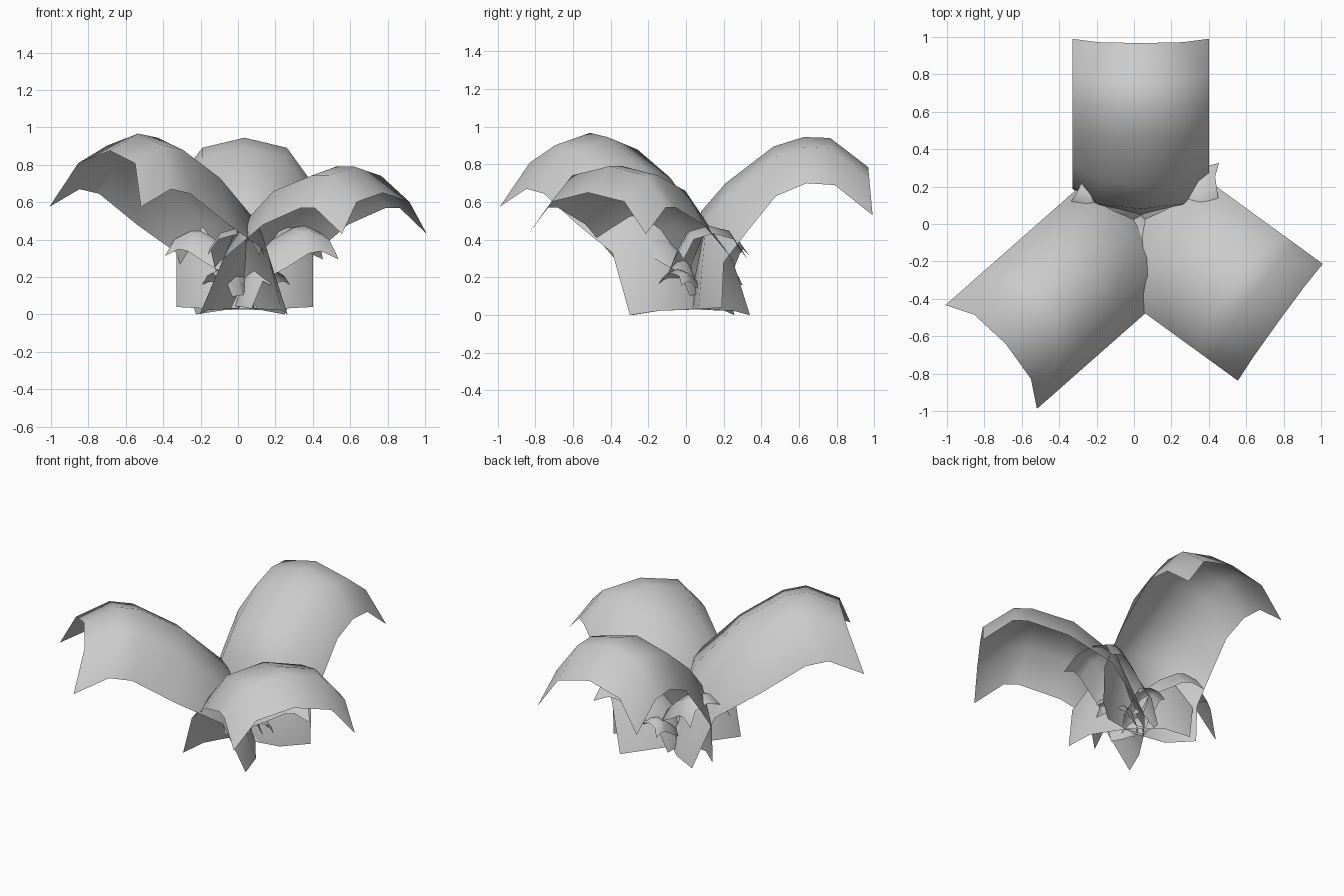
import bpy, math

if "Cube" in bpy.data.objects:
    bpy.data.objects.remove(bpy.data.objects["Cube"])

# Cross-section of a leaf: (fraction of half width, fraction of droop)
SECTION = [(-1, 1), (-0.62, 0.22), (0, 0), (0.62, 0.22), (1, 1)]

# Side profiles: (distance out, height) of the ridge and of the drooping edge
BACK_RIDGE = [(0.03, 0.03), (0.08, 0.55), (0.21, 0.70), (0.465, 0.895),
              (0.625, 0.945), (0.765, 0.94), (0.967, 0.785)]
BACK_EDGE = [(0.19, 0.04), (0.20, 0.28), (0.33, 0.45), (0.475, 0.63),
             (0.64, 0.70), (0.79, 0.69), (0.99, 0.53)]
LEFT_RIDGE = [(-0.10, 0.03), (0.06, 0.52), (0.34, 0.80), (0.60, 0.945),
              (0.74, 0.967), (0.94, 0.875)]
LEFT_EDGE = [(0.0, 0.0), (0.14, 0.33), (0.42, 0.48), (0.69, 0.645),
             (0.83, 0.67), (1.045, 0.575)]
RIGHT_RIDGE = [(-0.06, 0.03), (0.11, 0.47), (0.37, 0.71), (0.62, 0.79),
               (0.74, 0.79), (0.93, 0.65)]
RIGHT_EDGE = [(0.0, 0.0), (0.16, 0.30), (0.42, 0.48), (0.67, 0.57),
              (0.76, 0.57), (0.94, 0.43)]


def leaf(name, ridge, edge, angle, half_width, centre=(0, 0, 0), scale=1.0):
    """Arched sheet lofted between a ridge line and two drooping edges."""
    a = math.radians(angle)
    dx, dy = math.cos(a), math.sin(a)
    verts, faces = [], []
    n = len(SECTION)
    for (rs, rz), (es, ez) in zip(ridge, edge):
        for w, t in SECTION:
            s = (rs + (es - rs) * t) * scale
            z = (rz + (ez - rz) * t) * scale
            l = w * half_width * scale
            verts.append((centre[0] + s * dx - l * dy,
                          centre[1] + s * dy + l * dx, centre[2] + z))
    for i in range(len(ridge) - 1):
        for j in range(n - 1):
            k = i * n + j
            faces.append((k, k + n, k + n + 1, k + 1))
    mesh = bpy.data.meshes.new(name)
    mesh.from_pydata(verts, [], faces)
    mesh.shade_smooth()
    obj = bpy.data.objects.new(name, mesh)
    bpy.context.collection.objects.link(obj)
    return obj


# Three large outer leaves
leaf("large_leaf_back", BACK_RIDGE, BACK_EDGE, 90, 0.365, (0.035, 0, 0))
leaf("large_leaf_left", LEFT_RIDGE, LEFT_EDGE, 221.4, 0.37, (0.02, -0.02, 0))
leaf("large_leaf_right", RIGHT_RIDGE, RIGHT_EDGE, -36, 0.386, (0.022, 0.027, 0))

# Medium leaves between the large ones
for i, (angle, scale) in enumerate([(14, 0.46), (155, 0.38), (262, 0.37)]):
    leaf(f"medium_leaf_{i + 1}", LEFT_RIDGE, LEFT_EDGE, angle, 0.38,
         (0.03, 0.04, 0.03 + (0.46 - scale) * 0.8), scale)

# Small leaves at the heart of the plant
for i, angle in enumerate((80, 205, 320)):
    leaf(f"small_leaf_{i + 1}", LEFT_RIDGE, LEFT_EDGE, angle, 0.38,
         (0.05, 0.06, 0.03), 0.22)
